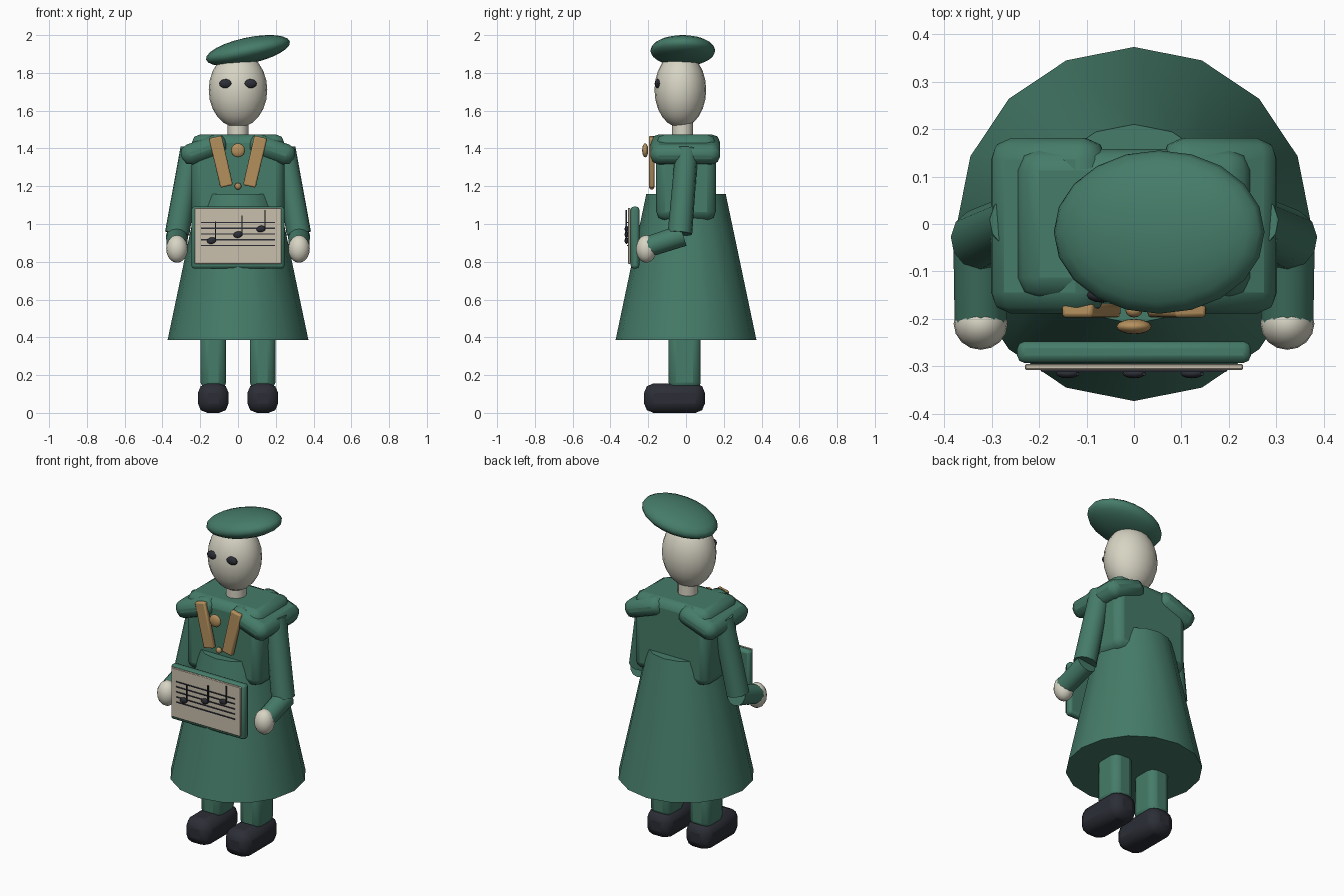
import bpy, math
from mathutils import Vector

if "Cube" in bpy.data.objects:
    bpy.data.objects.remove(bpy.data.objects["Cube"])


def mat(name, rgb):
    m = bpy.data.materials.new(name)
    m.diffuse_color = (*rgb, 1)
    m.use_nodes = True
    m.node_tree.nodes["Principled BSDF"].inputs["Base Color"].default_value = m.diffuse_color
    return m


GREEN = mat("green cloth", (0.06, 0.20, 0.14))
CREAM = mat("pale skin", (0.68, 0.66, 0.55))
PAPER = mat("paper", (0.58, 0.52, 0.41))
TAN = mat("tan trim", (0.46, 0.28, 0.11))
DARK = mat("dark", (0.025, 0.027, 0.037))


def finish(name, material, smooth=40):
    o = bpy.context.object
    o.name = name
    o.data.materials.append(material)
    bpy.ops.object.transform_apply(location=False, rotation=False, scale=True)
    bpy.ops.object.shade_smooth_by_angle(angle=math.radians(smooth))
    return o


def box(name, material, loc, size, bevel=0.0, segs=2, tilt=0.0):
    bpy.ops.mesh.primitive_cube_add(size=1, location=loc, rotation=(0, math.radians(tilt), 0))
    bpy.context.object.scale = size
    o = finish(name, material)
    if bevel:
        b = o.modifiers.new("round", 'BEVEL')
        b.width, b.segments = bevel, segs
    return o


def ball(name, material, loc, radii, tilt=0.0, segs=20, rings=12):
    bpy.ops.mesh.primitive_uv_sphere_add(segments=segs, ring_count=rings, radius=1, location=loc,
                                         rotation=(0, math.radians(tilt), 0))
    bpy.context.object.scale = radii
    return finish(name, material, 60)


def tube(name, material, a, b, r1, r2, sides=12):
    a, b = Vector(a), Vector(b)
    bpy.ops.mesh.primitive_cone_add(vertices=sides, radius1=r1, radius2=r2, depth=(b - a).length,
                                    location=(a + b) / 2,
                                    rotation=(b - a).to_track_quat('Z', 'Y').to_euler())
    return finish(name, material)


# Body and coat skirt
box("torso", GREEN, (0, 0, 1.247), (0.49, 0.315, 0.455), 0.045)
tube("coat_skirt", GREEN, (0, 0, 0.385), (0, 0, 1.16), 0.373, 0.21, 16)

# Head, neck and tilted cap
tube("neck", CREAM, (0, -0.018, 1.44), (0, -0.018, 1.56), 0.056, 0.056)
ball("head", CREAM, (0, -0.03, 1.71), (0.155, 0.137, 0.2))
ball("beret", GREEN, (0.053, -0.017, 1.918), (0.227, 0.172, 0.069), -12)

# Mirrored parts
for side, s in (("left", -1), ("right", 1)):
    ball(side + "_eye", DARK, (s * 0.064, -0.15, 1.743), (0.036, 0.016, 0.024), 0, 12, 8)
    box(side + "_shoulder_cape", GREEN, (s * 0.18, -0.004, 1.395), (0.25, 0.37, 0.11), 0.045, 2, s * 20)
    elbow = (s * 0.322, -0.032, 0.95)
    tube(side + "_upper_arm", GREEN, (s * 0.245, 0.005, 1.40), elbow, 0.06, 0.065)
    tube(side + "_forearm", GREEN, (s * 0.323, -0.015, 0.94), (s * 0.323, -0.2, 0.88), 0.058, 0.055)
    ball(side + "_hand", CREAM, (s * 0.323, -0.21, 0.868), (0.057, 0.055, 0.073), 0, 16, 10)
    box(side + "_leg", GREEN, (s * 0.13, -0.007, 0.29), (0.135, 0.17, 0.34), 0.04)
    box(side + "_shoe", DARK, (s * 0.131, -0.061, 0.078), (0.162, 0.322, 0.156), 0.05)
    box(side + "_lapel", TAN, (s * 0.09, -0.182, 1.33), (0.068, 0.03, 0.268), 0.008, 2, s * 13)

# Brooch and button
ball("brooch", TAN, (0, -0.216, 1.39), (0.037, 0.016, 0.037), 0, 16, 10)
ball("button", TAN, (0, -0.182, 1.2), (0.018, 0.015, 0.018), 0, 12, 8)

# Music folder with page, staff lines and notes
box("folder", GREEN, (0, -0.27, 0.928), (0.492, 0.045, 0.328), 0.015)
box("page", PAPER, (0, -0.301, 0.937), (0.46, 0.013, 0.296), 0.003, 1)
for i in range(5):
    box("staff_line", DARK, (0, -0.309, 0.886 + i * 0.0305), (0.39, 0.006, 0.006))
for x, z in ((-0.14, 0.912), (0, 0.944), (0.122, 0.974)):
    ball("note_head", DARK, (x, -0.315, z), (0.025, 0.01, 0.017), -12, 12, 8)
    box("note_stem", DARK, (x + 0.021, -0.316, z + 0.05), (0.007, 0.007, 0.1))
